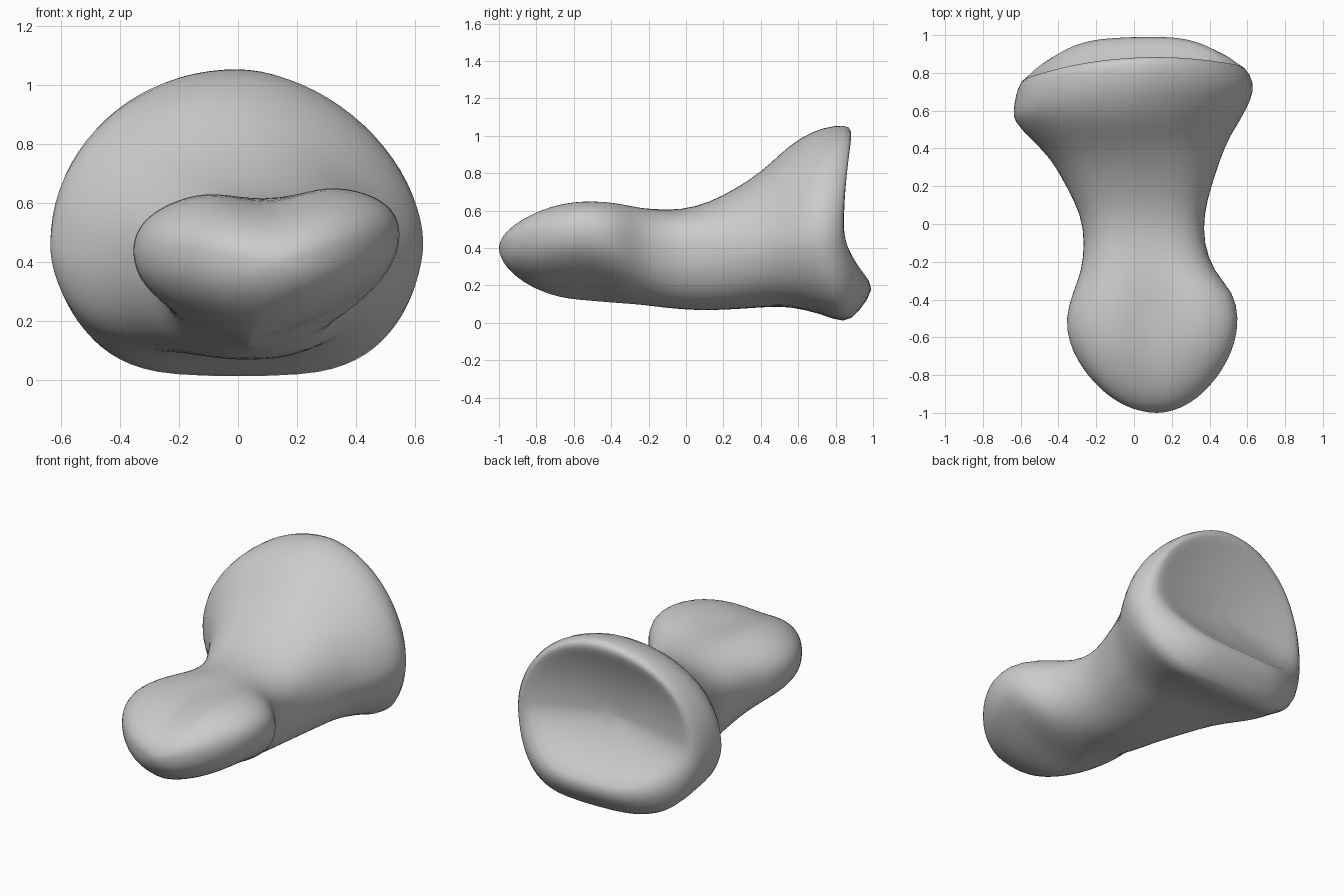
import bpy, bmesh, math

cube = bpy.data.objects.get("Cube")
if cube:
    bpy.data.objects.remove(cube, do_unlink=True)

SEGMENTS = 40


def signed_power(value, exponent):
    return math.copysign(abs(value) ** exponent, value)


def blend(start, end, amount):
    return start + (end - start) * amount


def make_ring(bm, depth, bounds, middle, head, flare, lean=0.0):
    """Cross-section: depth is y at (side, top, bottom), bounds are left, right, low, high.
    head pinches the underside and notches the top; flare squares the underside."""
    left, right, low, high = bounds
    side, top, bottom = depth
    centre, half = (left + right) / 2, (right - left) / 2
    verts = []
    for i in range(SEGMENTS):
        angle = math.tau * i / SEGMENTS
        c, s = math.cos(angle), math.sin(angle)
        if s >= 0:
            upper = blend(0.8, 1.12 if c > 0 else 0.97, flare)
            x = centre + half * signed_power(c, upper)
            saddle = 0.06 * head * math.exp(-((x - 0.1) / 0.14) ** 2)
            z = blend(middle, high, s ** upper) - saddle * s
        else:
            pinch = 0.85 if c > 0 else 1.5
            lower = 0.78 + pinch * head - 0.22 * flare
            x = centre + half * signed_power(c, lower) - 0.06 * head * s * s
            z = blend(middle, low, abs(s) ** (0.95 + 0.2 * flare))
        z += 0.03 * head * c
        y = blend(side, top if s > 0 else bottom, s * s) + lean * c
        verts.append(bm.verts.new((x, y, z)))
    return verts


bm = bmesh.new()
rings = []

# rounded head: the widest head section shrinks towards the tip
HEAD_Y, TIP_X, TIP_Z = -0.55, 0.12, 0.4
head_left, head_right, head_low, head_high = -0.365, 0.555, 0.12, 0.66
for u in (0.995, 0.97, 0.92, 0.84, 0.72, 0.56, 0.38, 0.18):
    wide, tall = (1 - u ** 1.45) ** 0.5, (1 - u ** 1.7) ** 0.53
    bounds = (blend(TIP_X, head_left, wide), blend(TIP_X, head_right, wide),
              blend(TIP_Z, head_low, tall), blend(TIP_Z, head_high, tall))
    y = blend(HEAD_Y, -1, u)
    rings.append(make_ring(bm, (y, y, y), bounds, blend(TIP_Z, 0.46, wide), wide ** 2, 0))

# back of the head, narrow shaft and widening: y, left, right, low, high
for y, *bounds in (
    (-0.5, -0.368, 0.558, 0.118, 0.662),
    (-0.36, -0.325, 0.53, 0.105, 0.652),
    (-0.25, -0.278, 0.42, 0.098, 0.63),
    (-0.1, -0.262, 0.37, 0.078, 0.603),
    (0.05, -0.28, 0.37, 0.066, 0.617),
    (0.2, -0.36, 0.41, 0.068, 0.68),
    (0.35, -0.44, 0.46, 0.078, 0.77),
    (0.46, -0.56, 0.505, 0.085, 0.86),
    (0.55, -0.64, 0.565, 0.085, 0.95),
):
    head = math.exp(-((y + 0.5) / 0.22) ** 2)
    flare = min(max((y - 0.1) / 0.45, 0), 1)
    middle = 0.38 + 0.08 * head + 0.2 * max(y, 0) ** 2
    rings.append(make_ring(bm, (y, y, y), bounds, middle, head, flare))

# flared end, leaning to one side
LEAN = 0.035
for depth, bounds in (
    ((0.63, 0.68, 0.72), (-0.64, 0.625, 0.05, 1.03)),
    ((0.71, 0.8, 0.85), (-0.63, 0.64, -0.01, 1.06)),
    ((0.8, 0.885, 0.92), (-0.6, 0.59, 0.05, 1.055)),
):
    rings.append(make_ring(bm, depth, bounds, 0.47, 0, 1, LEAN))

# hollow socket: the lip shrinks inwards to the deepest point
DEEP_Y, DEEP_Z = 0.76, 0.57
for k in (1, 0.84, 0.55, 0.2):
    depth = [blend(DEEP_Y, y, k * k) for y in (0.815, 0.88, 1.02)]
    bounds = (-0.55 * k, 0.53 * k, blend(DEEP_Z, 0.19, k), blend(DEEP_Z, 1, k))
    rings.append(make_ring(bm, depth, bounds, blend(DEEP_Z, 0.52, k), 0, 0.6, LEAN * k))

# skin the rings and close both ends
for a, b in zip(rings, rings[1:]):
    for i in range(SEGMENTS):
        j = (i + 1) % SEGMENTS
        bm.faces.new((a[i], a[j], b[j], b[i]))
for loop, tip in ((rings[0], (TIP_X, -1, TIP_Z)), (rings[-1], (0, DEEP_Y, DEEP_Z))):
    centre = bm.verts.new(tip)
    for i in range(SEGMENTS):
        bm.faces.new((loop[i], loop[(i + 1) % SEGMENTS], centre))
bmesh.ops.recalc_face_normals(bm, faces=bm.faces)

mesh = bpy.data.meshes.new("bone")
bm.to_mesh(mesh)
bm.free()
mesh.shade_smooth()
bone = bpy.data.objects.new("bone", mesh)
bpy.context.collection.objects.link(bone)

# soften the surface
subdivision = bone.modifiers.new("subdivision", "SUBSURF")
subdivision.levels = subdivision.render_levels = 1

# bone colour
grey = bpy.data.materials.new("bone grey")
grey.use_nodes = True
colour = (0.6, 0.6, 0.6, 1)
grey.diffuse_color = colour
grey.node_tree.nodes["Principled BSDF"].inputs["Base Color"].default_value = colour
mesh.materials.append(grey)
